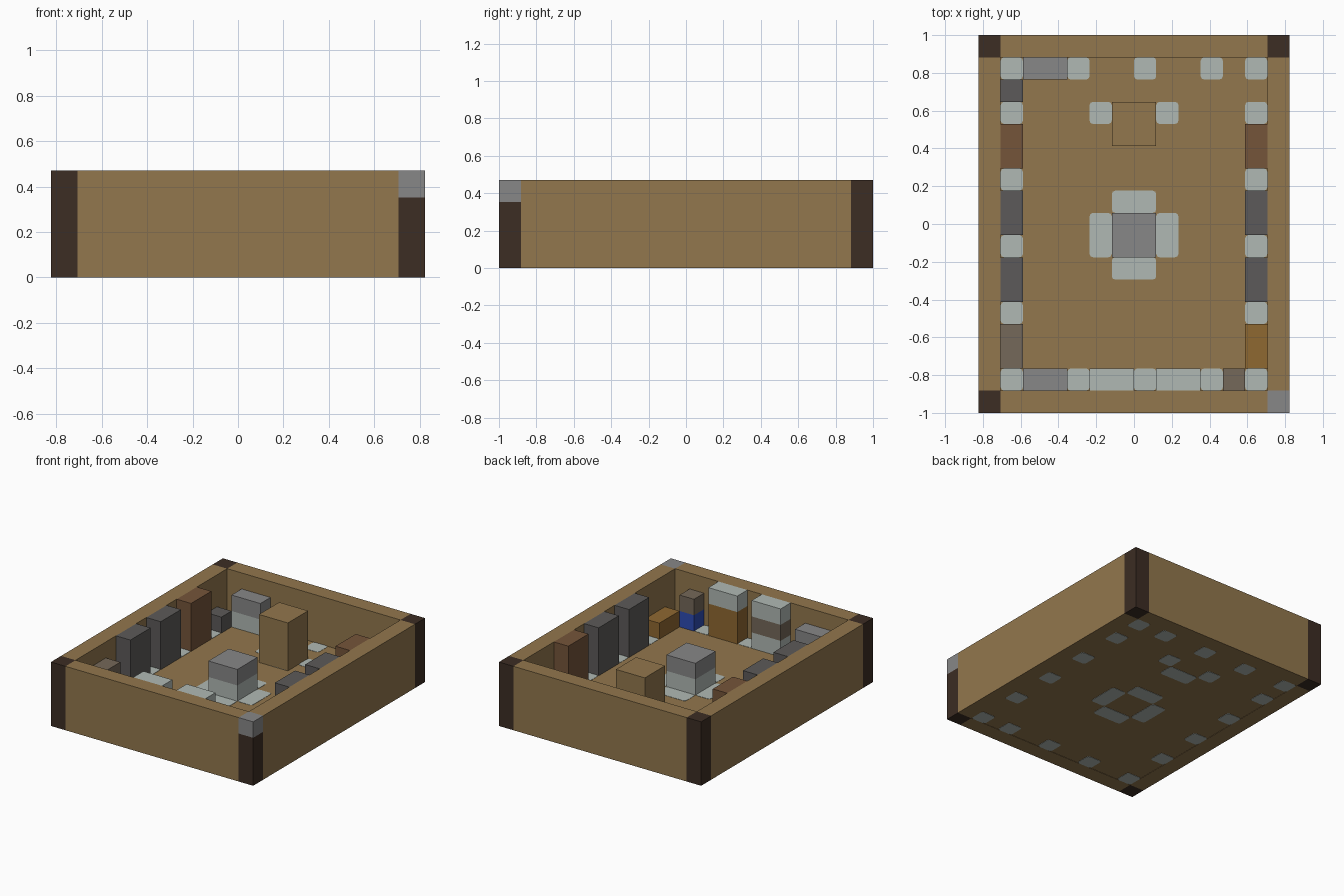
import bpy
import bmesh

cube = bpy.data.objects.get("Cube")
if cube:
    bpy.data.objects.remove(cube, do_unlink=True)

U = 2 / 17          # one grid cell
PROUD = 0.002       # how far the floor tiles stand out of the floor


def material(name, color):
    mat = bpy.data.materials.new(name)
    mat.use_nodes = True
    mat.diffuse_color = (*color, 1)
    mat.node_tree.nodes["Principled BSDF"].inputs["Base Color"].default_value = (*color, 1)
    return mat


OAK = material("oak", (0.288, 0.184, 0.074))
BARK = material("dark_bark", (0.045, 0.026, 0.017))
PALE = material("pale_stone", (0.434, 0.485, 0.456))
GRAY = material("gray_stone", (0.245, 0.242, 0.245))
SLATE = material("slate", (0.107, 0.102, 0.100))
CLAY = material("clay_brown", (0.178, 0.089, 0.042))
TAUPE = material("taupe", (0.178, 0.138, 0.100))
OCHRE = material("ochre", (0.275, 0.138, 0.031))
BLUE = material("blue", (0.027, 0.07, 0.45))


def block(name, mat, x, y, z, corner=0, lift=(0, 0)):
    """Box from (start, end) pairs in cells; corner chamfers its upright edges."""
    bm = bmesh.new()
    bmesh.ops.create_cube(bm, size=1)
    low, high = z[0] * U + lift[0], z[1] * U + lift[1]
    for v in bm.verts:
        v.co.x = U * (x[0] if v.co.x < 0 else x[1])
        v.co.y = U * (y[0] if v.co.y < 0 else y[1])
        v.co.z = low if v.co.z < 0 else high
    if corner:
        upright = [e for e in bm.edges if abs(e.verts[0].co.z - e.verts[1].co.z) > 0.01]
        bmesh.ops.bevel(bm, geom=upright, offset=corner, segments=2,
                        profile=0.5, affect='EDGES')
    mesh = bpy.data.meshes.new(name)
    bm.to_mesh(mesh)
    bm.free()
    mesh.materials.append(mat)
    obj = bpy.data.objects.new(name, mesh)
    bpy.context.collection.objects.link(obj)
    return obj


def stack(name, x, y, layers):
    """Layers of (material, height) piled up from the floor."""
    z = 1
    for i, (mat, height) in enumerate(layers):
        block(f"{name}_layer_{i + 1}", mat, x, y, (z, z + height))
        z += height


def tile(x, y):
    block("floor_tile", PALE, x, y, (0, 1), 0.018, (0, PROUD))


# floor slab and outer walls
block("floor", OAK, (-6, 6), (-7.5, 7.5), (0, 1), lift=(PROUD, 0))
block("front_wall", OAK, (-6, 6), (-8.5, -7.5), (0, 4))
block("back_wall", OAK, (-6, 6), (7.5, 8.5), (0, 4))
block("left_wall", OAK, (6, 7), (-7.5, 7.5), (0, 4))
block("right_wall", OAK, (-7, -6), (-7.5, 7.5), (0, 4))

# corner posts, one with a stone cap
for x in (-7, 6):
    for y in (-8.5, 7.5):
        capped = x > 0 and y < 0
        block("corner_post", BARK, (x, x + 1), (y, y + 1), (0, 3 if capped else 4))
block("post_cap", GRAY, (6, 7), (-8.5, -7.5), (3, 4))

# tiles along the walls
for y in (-7.5, -4.5, -1.5, 1.5, 4.5, 6.5):
    for x in (-6, 5):
        tile((x, x + 1), (y, y + 1))
for y in (-7.5, 6.5):
    for x in (-3, 0, 3):
        tile((x, x + 1), (y, y + 1))

# tiles around the centre box and the tall cabinet
for x in (-2, 1):
    tile((x, x + 1), (-1.5, 0.5))
    tile((x, x + 1), (4.5, 5.5))
for y in (-2.5, 0.5, 3.5):
    tile((-1, 1), (y, y + 1))

# free-standing pieces
stack("centre_box", (-1, 1), (-1.5, 0.5), [(PALE, 1), (GRAY, 1)])
stack("tall_cabinet", (-1, 1), (3.5, 5.5), [(OAK, 3)])

# pieces mirrored on both side walls
for side, x in (("right", (-6, -5)), ("left", (5, 6))):
    stack(f"{side}_clay_block", x, (2.5, 4.5), [(CLAY, 3)])
    for y in (-3.5, -0.5):
        stack(f"{side}_slate_block", x, (y, y + 2), [(SLATE, 3)])

# single pieces on the side walls
stack("small_slate_block", (-6, -5), (5.5, 6.5), [(SLATE, 1)])
stack("taupe_block", (-6, -5), (-6.5, -4.5), [(TAUPE, 2)])
stack("ochre_chest", (5, 6), (-6.5, -4.5), [(OCHRE, 1)])

# pieces on the front and back walls
FRONT = (-7.5, -6.5)
stack("back_counter", (-5, -3), (6.5, 7.5), [(PALE, 1), (GRAY, 1)])
stack("front_counter", (-5, -3), FRONT, [(PALE, 1), (GRAY, 1)])
stack("banded_cabinet", (-2, 0), FRONT, [(PALE, 1), (TAUPE, 1), (PALE, 1)])
stack("ochre_cabinet", (1, 3), FRONT, [(OCHRE, 2), (PALE, 1)])
stack("blue_stand", (4, 5), FRONT, [(BLUE, 1), (TAUPE, 1)])
